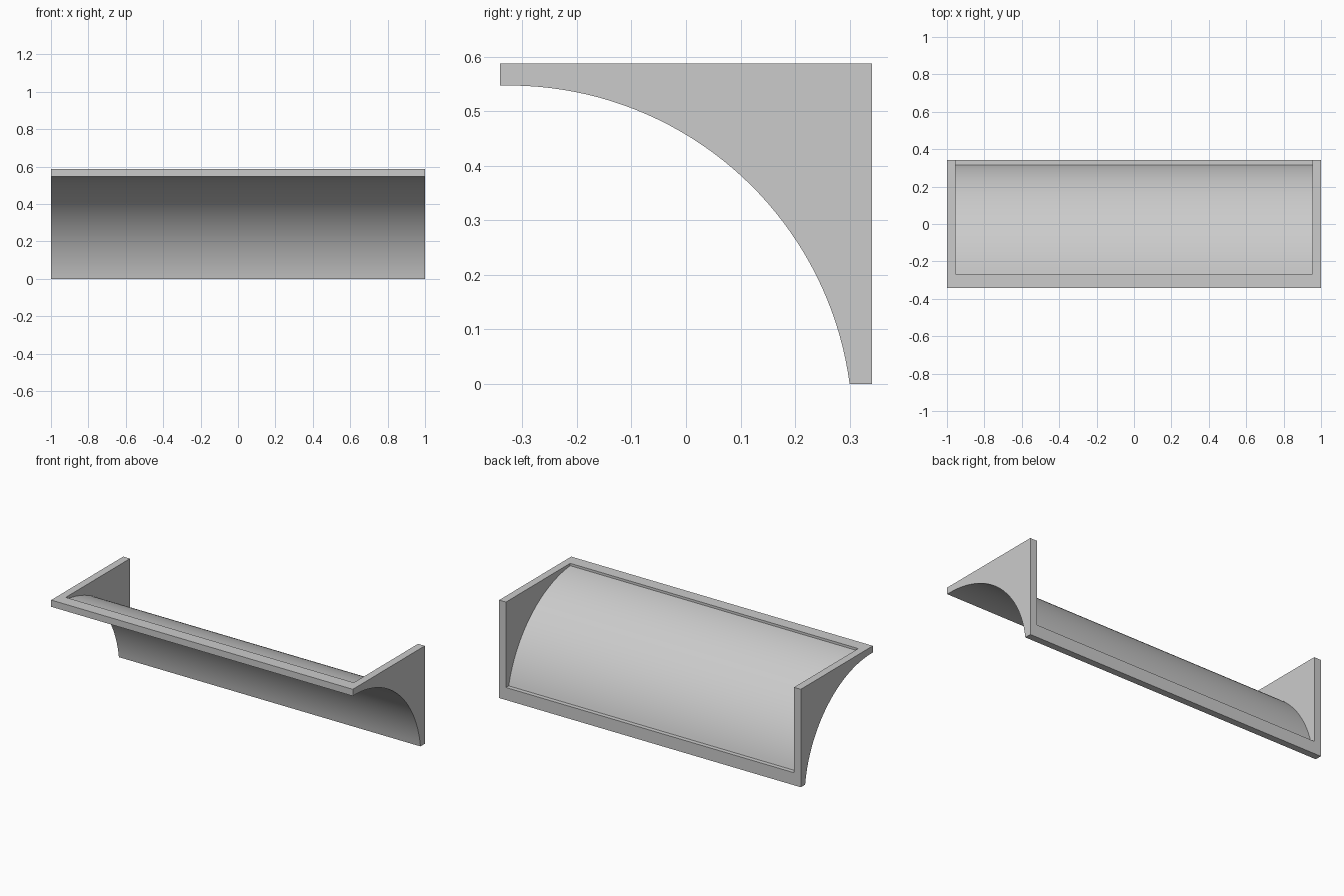
import bpy, bmesh, math

if "Cube" in bpy.data.objects:
    bpy.data.objects.remove(bpy.data.objects["Cube"])

CY, CZ = -0.325, -0.0836        # shared centre of the cove arcs
DEPTH, HEIGHT = 0.341, 0.587    # half depth, full height


def arc(start, end, radius, steps=40):
    """Points (y, z) on the cove circle from one y,z direction to another."""
    a = math.atan2(start[1] - CZ, start[0] - CY)
    b = math.atan2(end[1] - CZ, end[0] - CY)
    return [(CY + radius * math.cos(a + (b - a) * i / steps),
             CZ + radius * math.sin(a + (b - a) * i / steps)) for i in range(steps + 1)]


def prism(name, profile, half_width):
    """Extrude a y,z profile along x."""
    bm = bmesh.new()
    face = bm.faces.new([bm.verts.new((-half_width, y, z)) for y, z in profile])
    ext = bmesh.ops.extrude_face_region(bm, geom=[face])
    bmesh.ops.translate(bm, vec=(2 * half_width, 0, 0),
                        verts=[v for v in ext["geom"] if isinstance(v, bmesh.types.BMVert)])
    bmesh.ops.recalc_face_normals(bm, faces=bm.faces)
    mesh = bpy.data.meshes.new(name)
    bm.to_mesh(mesh)
    bm.free()
    obj = bpy.data.objects.new(name, mesh)
    bpy.context.collection.objects.link(obj)
    return obj


# Cove body: concave front, flat top, back and bottom
outer = arc((-DEPTH, 0.547), (0.30, 0.0), 0.6306)
outer[-1] = (0.30, 0.0)
body = prism("cove_moulding", outer + [(DEPTH, 0), (DEPTH, HEIGHT), (-DEPTH, HEIGHT)], 1.0)

# Hollow behind the cove, open to the top and back, leaving end panels and rims
inner = arc((-0.267, 0.573), (0.315, 0.075), 0.659)
cutter = prism("hollow_cutter", inner + [(0.6, inner[-1][1]), (0.6, 0.9), (inner[0][0], 0.9)], 0.955)
cutter.hide_render = True

cut = body.modifiers.new("hollow", "BOOLEAN")
cut.operation = "DIFFERENCE"
cut.solver = "EXACT"
cut.object = cutter
bpy.context.view_layer.objects.active = body
body.select_set(True)
bpy.ops.object.modifier_apply(modifier=cut.name)
bpy.data.objects.remove(cutter)

# Smooth arcs, crisp edges
bpy.ops.object.shade_smooth_by_angle(angle=math.radians(30))
